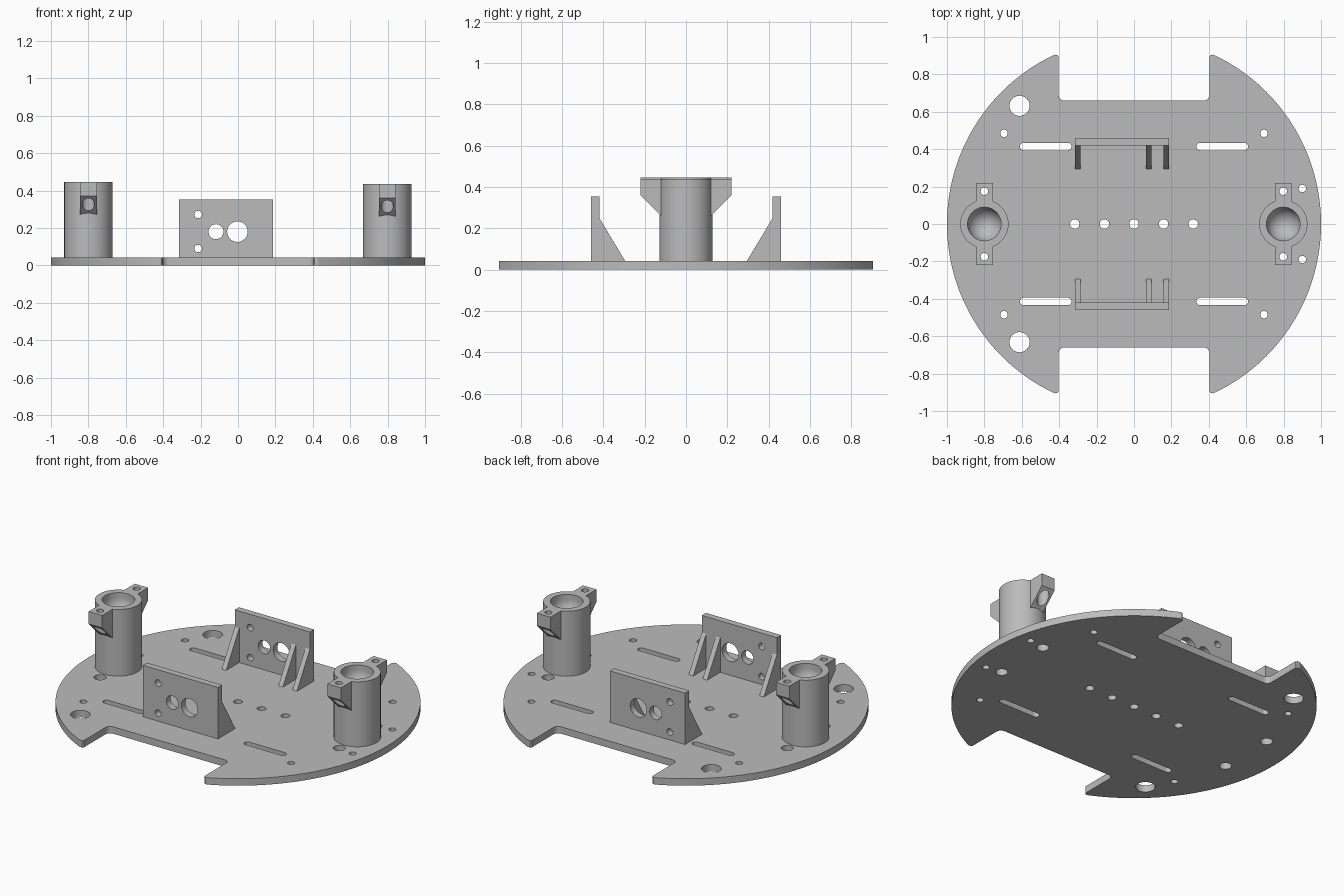
import bpy, bmesh, math
from mathutils import Vector, Matrix

if "Cube" in bpy.data.objects:
    bpy.data.objects.remove(bpy.data.objects["Cube"])

grey = bpy.data.materials.new("grey plastic")
grey.diffuse_color = (0.5, 0.5, 0.5, 1)
grey.use_nodes = True
grey.node_tree.nodes["Principled BSDF"].inputs["Base Color"].default_value = grey.diffuse_color
T = 0.042  # deck thickness


def prism(name, pts, direction, axis_map):
    """Extrude a closed 2D outline; axis_map turns (u, v) into a 3D point."""
    bm = bmesh.new()
    face = bm.faces.new([bm.verts.new(axis_map(u, v)) for u, v in pts])
    new = bmesh.ops.extrude_face_region(bm, geom=[face])["geom"]
    bmesh.ops.translate(bm, vec=Vector(direction),
                        verts=[g for g in new if isinstance(g, bmesh.types.BMVert)])
    bmesh.ops.recalc_face_normals(bm, faces=bm.faces)
    me = bpy.data.meshes.new(name)
    bm.to_mesh(me)
    bm.free()
    ob = bpy.data.objects.new(name, me)
    bpy.context.collection.objects.link(ob)
    me.materials.append(grey)
    return ob


def arc(cx, cy, r, a0, a1, n):
    return [(cx + r * math.cos(math.radians(a0 + (a1 - a0) * i / n)),
             cy + r * math.sin(math.radians(a0 + (a1 - a0) * i / n))) for i in range(n + 1)]


def circle(cx, cy, r, n=32):
    return arc(cx, cy, r, 0, 360, n)[:-1]


def flat(pts, z0, z1, name="cutter"):
    return prism(name, pts, (0, 0, z1 - z0), lambda u, v: (u, v, z0))


def boolean(ob, other, op="DIFFERENCE"):
    m = ob.modifiers.new("bool", "BOOLEAN")
    m.operation, m.object, m.solver = op, other, "EXACT"
    bpy.context.view_layer.objects.active = ob
    bpy.ops.object.modifier_apply(modifier=m.name)
    bpy.data.objects.remove(other)


def finish(ob):
    bpy.ops.object.select_all(action="DESELECT")
    ob.select_set(True)
    bpy.context.view_layer.objects.active = ob
    bpy.ops.object.shade_smooth_by_angle(angle=math.radians(30))


# Deck: a disc with a rounded notch at front and back
tip = math.degrees(math.acos(0.425))
right = arc(0, 0, 1, -tip, tip, 72)
notch = [(0.41, 0.903), (0.403, 0.895)] + arc(0.373, 0.69, 0.03, 0, -90, 6)
back = notch + [(-x, y) for x, y in reversed(notch)]
outline = right + back + [(-x, -y) for x, y in right] + [(-x, -y) for x, y in back]
deck = flat(outline, 0, T, "deck")

# Deck holes: (x, y, radius)
holes = [(x, 0, 0.025) for x in (-0.317, -0.158, 0, 0.158, 0.317)]
for s in (-1, 1):
    holes += [(-0.612, s * 0.632, 0.054), (0.9, s * 0.19, 0.02)]
    for x in (-1, 1):
        holes += [(x * 0.695, s * 0.485, 0.02), (x * 0.8, s * 0.175, 0.034)]
for x, y, r in holes:
    boolean(deck, flat(circle(x, y, r), -0.1, 0.2))

# Deck slots
for x in (-0.472, 0.472):
    for y in (-0.414, 0.414):
        slot = arc(x + 0.118, y, 0.02, -90, 90, 10) + arc(x - 0.118, y, 0.02, 90, 270, 10)
        boolean(deck, flat(slot, -0.1, 0.2))
finish(deck)

# Motor brackets: upright drilled plate with three sloping ribs
for s, side in ((-1, "front"), (1, "back")):
    plate = prism(side + "_bracket",
                  [(-0.315, T), (0.188, T), (0.188, 0.353), (-0.315, 0.353)],
                  (0, s * 0.04, 0), lambda u, v: (u, s * 0.419, v))
    for x, z, r in ((-0.003, 0.18, 0.055), (-0.118, 0.18, 0.04),
                    (-0.213, 0.272, 0.02), (-0.213, 0.09, 0.02)):
        boolean(plate, prism("cutter", circle(x, z, r), (0, s * 0.2, 0),
                             lambda u, v: (u, s * 0.34, v)))
    finish(plate)
    for i, x in enumerate((-0.315, 0.064, 0.158)):
        prism(f"{side}_rib_{i + 1}", [(0.294, T), (0.419, T), (0.419, 0.25)],
              (0.03, 0, 0), lambda u, v: (x, s * u, v))

# Caster towers: round post with a ball cup and two screw ears
for x, top, side in ((-0.8, 0.445, "left"), (0.798, 0.435, "right")):
    tower = flat(circle(x, 0, 0.129, 64), T, top, side + "_tower")
    ears = prism("ears", [(-0.22, top), (-0.22, top - 0.075), (-0.11, top - 0.185),
                          (0.11, top - 0.185), (0.22, top - 0.075), (0.22, top)],
                 (0.09, 0, 0), lambda u, v: (x - 0.045, u, v))
    boolean(tower, ears, "UNION")
    # Cup: turned hemisphere with a short straight wall
    bm = bmesh.new()
    bmesh.ops.create_uvsphere(bm, u_segments=48, v_segments=24, radius=0.09,
                              matrix=Matrix.Translation((x, 0, top - 0.03)))
    for v in bm.verts:
        if v.co.z > top - 0.029:
            v.co.z += 0.1
    me = bpy.data.meshes.new("cup")
    bm.to_mesh(me)
    bm.free()
    me.materials.append(grey)
    cup = bpy.data.objects.new("cup", me)
    bpy.context.collection.objects.link(cup)
    boolean(tower, cup)
    # Screw hole from above, wider nut pocket from below
    for y in (-0.175, 0.175):
        boolean(tower, flat(circle(x, y, 0.02), 0.2, 0.6))
        boolean(tower, flat(circle(x, y, 0.033), 0.2, top - 0.045))
    finish(tower)
